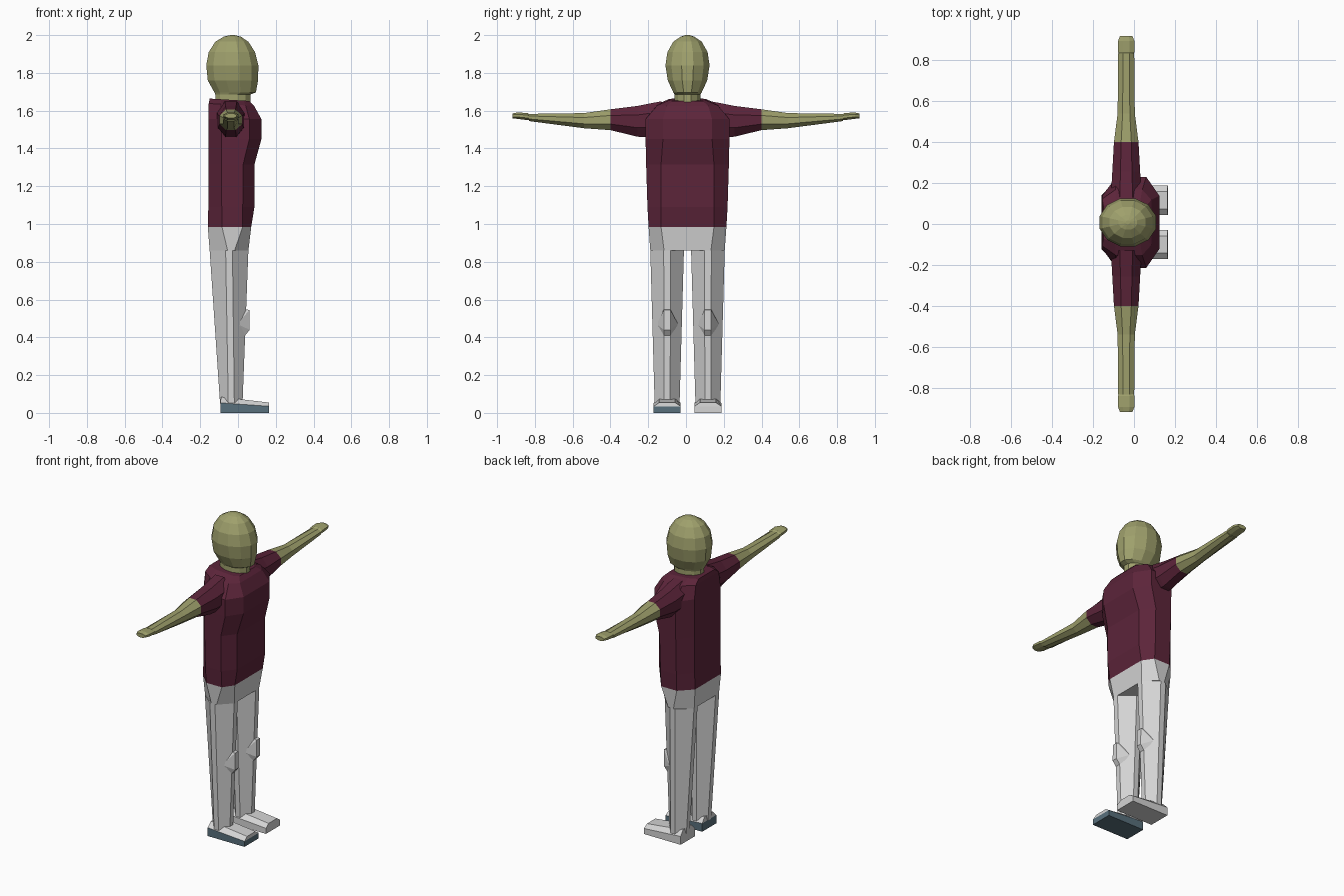
import bpy, bmesh, math

if "Cube" in bpy.data.objects:
    bpy.data.objects.remove(bpy.data.objects["Cube"])

CY = 0.008  # the body sits slightly off the arm centre


def material(name, rgb):
    m = bpy.data.materials.new(name)
    m.diffuse_color = (*rgb, 1)
    m.use_nodes = True
    m.node_tree.nodes["Principled BSDF"].inputs["Base Color"].default_value = m.diffuse_color
    return m


SKIN = material("olive skin", (0.345, 0.352, 0.15))
SHIRT = material("maroon shirt", (0.107, 0.018, 0.042))
PANTS = material("light grey", (0.66, 0.66, 0.66))
SOLE = material("slate blue", (0.098, 0.16, 0.2))


def loft(name, rings, mats, rule=None):
    """Skin a list of equal-length point rings, capped at both ends, flat shaded."""
    bm = bmesh.new()
    vs = [[bm.verts.new(p) for p in r] for r in rings]
    n = len(rings[0])
    for a, b in zip(vs, vs[1:]):
        for i in range(n):
            j = (i + 1) % n
            bm.faces.new((a[i], a[j], b[j], b[i]))
    bm.faces.new(vs[0][::-1])
    bm.faces.new(vs[-1])
    bmesh.ops.recalc_face_normals(bm, faces=bm.faces)
    if rule:
        for f in bm.faces:
            f.material_index = rule(f.calc_center_median())
    me = bpy.data.meshes.new(name)
    bm.to_mesh(me)
    bm.free()
    for m in mats:
        me.materials.append(m)
    ob = bpy.data.objects.new(name, me)
    bpy.context.collection.objects.link(ob)
    return ob


def body_ring(z, xb, xsb, xsf, xf, yb, ys, yf, tilt=0):
    """Octagon around the trunk: back, side back, side front, front corners."""
    half = [(xb, yb), (xsb, ys), (xsf, ys), (xf, yf)]
    pts = half + [(x, -y) for x, y in reversed(half)]
    return [(x, y + CY, z - tilt * x) for x, y in pts]


def oval(z, x0, x1, hy, n=12):
    cx, hx = (x0 + x1) / 2, (x1 - x0) / 2
    return [(cx + hx * math.cos(2 * math.pi * (i + .5) / n) / math.cos(math.pi / n),
             CY + hy * math.sin(2 * math.pi * (i + .5) / n), z) for i in range(n)]


# Head and neck
loft("head", [oval(*r) for r in [
    (1.63, -.12, .065, .07), (1.685, -.12, .065, .07), (1.697, -.125, .095, .078),
    (1.76, -.16, .106, .108), (1.84, -.168, .108, .121), (1.91, -.155, .09, .11),
    (1.965, -.12, .055, .078), (1.992, -.075, .015, .037), (2.0, -.04, -.02, .01)]], [SKIN])

# Shirt body
loft("shirt", [body_ring(*r) for r in [
    (.985, -.16, -.085, .025, .07, .13, .206, .14),
    (1.09, -.157, -.086, .025, .087, .13, .212, .14),
    (1.315, -.155, -.087, .027, .087, .13, .219, .14),
    (1.45, -.155, -.087, .06, .124, .13, .222, .13),
    (1.555, -.155, -.087, .06, .124, .13, .222, .13),
    (1.63, -.155, -.09, .04, .085, .115, .16, .11, .05),
    (1.655, -.15, -.09, .03, .06, .08, .1, .08, .06)]], [SHIRT])

# Hips
loft("hips", [body_ring(*r) for r in [
    (.86, -.15, -.055, -.018, .055, .124, .197, .124),
    (.985, -.16, -.085, .025, .07, .13, .206, .14)]], [PANTS])


def leg_ring(z, x0, x1, cy, hy, f=.018):
    cx = (x0 + x1) / 2
    return [(x0, cy - f, z), (cx - f, cy - hy, z), (cx + f, cy - hy, z), (x1, cy - f, z),
            (x1, cy + f, z), (cx + f, cy + hy, z), (cx - f, cy + hy, z), (x0, cy + f, z)]


def arm_ring(y, hx, z0, z1, cx=-.038):
    cz, hz = (z0 + z1) / 2, (z1 - z0) / 2
    c = math.cos(math.pi / 8)
    return [(cx + hx * math.cos(a) / c, y, cz + hz * math.sin(a) / c)
            for a in [(i + .5) * math.pi / 4 for i in range(8)]]


for s, side in ((-1, "right"), (1, "left")):
    # Sleeve, bare arm and hand
    loft(side + "_sleeve", [arm_ring(s * y, *r) for y, *r in [
        (.13, .075, 1.46, 1.65), (.256, .068, 1.462, 1.625), (.40, .06, 1.497, 1.607)]], [SHIRT])
    loft(side + "_arm", [arm_ring(s * y, *r) for y, *r in [
        (.40, .06, 1.497, 1.607), (.54, .042, 1.507, 1.587), (.832, .039, 1.545, 1.583)]], [SKIN])
    loft(side + "_hand", [arm_ring(s * y, *r) for y, *r in [
        (.828, .036, 1.55, 1.58), (.84, .04, 1.55, 1.588),
        (.895, .04, 1.557, 1.59), (.919, .03, 1.56, 1.585)]], [SKIN])

    # Trouser leg
    cy = CY + s * .108
    loft(side + "_leg", [leg_ring(.05, -.095, .024, cy, .066, .016),
                         leg_ring(.86, -.15, .055, cy, .089)], [PANTS])

    # Knee pad: narrow front ridge with pointed sides
    ridge = [(.03, .40), (.062, .44), (.06, .545), (.03, .55)]
    loft(side + "_knee_pad", [
        [(.0, cy - .055, z) for z in (.465, .468, .472, .475)],
        [(x, cy - .017, z) for x, z in ridge],
        [(x, cy + .017, z) for x, z in ridge],
        [(.0, cy + .055, z) for z in (.465, .468, .472, .475)]], [PANTS])

    # Shoe: box sole with a narrower sloping upper; only one sole is slate
    def quad(x0, x1, hy, z0, z1):
        return [(x0, cy - hy, z0), (x1, cy - hy, z1), (x1, cy + hy, z1), (x0, cy + hy, z0)]

    loft(side + "_shoe", [quad(-.093, .165, .071, 0, 0), quad(-.093, .165, .071, .053, .035),
                          quad(-.09, .163, .042, .084, .055)],
         [PANTS, SOLE], lambda c, s=s: int(s < 0 and c.z < .035))
